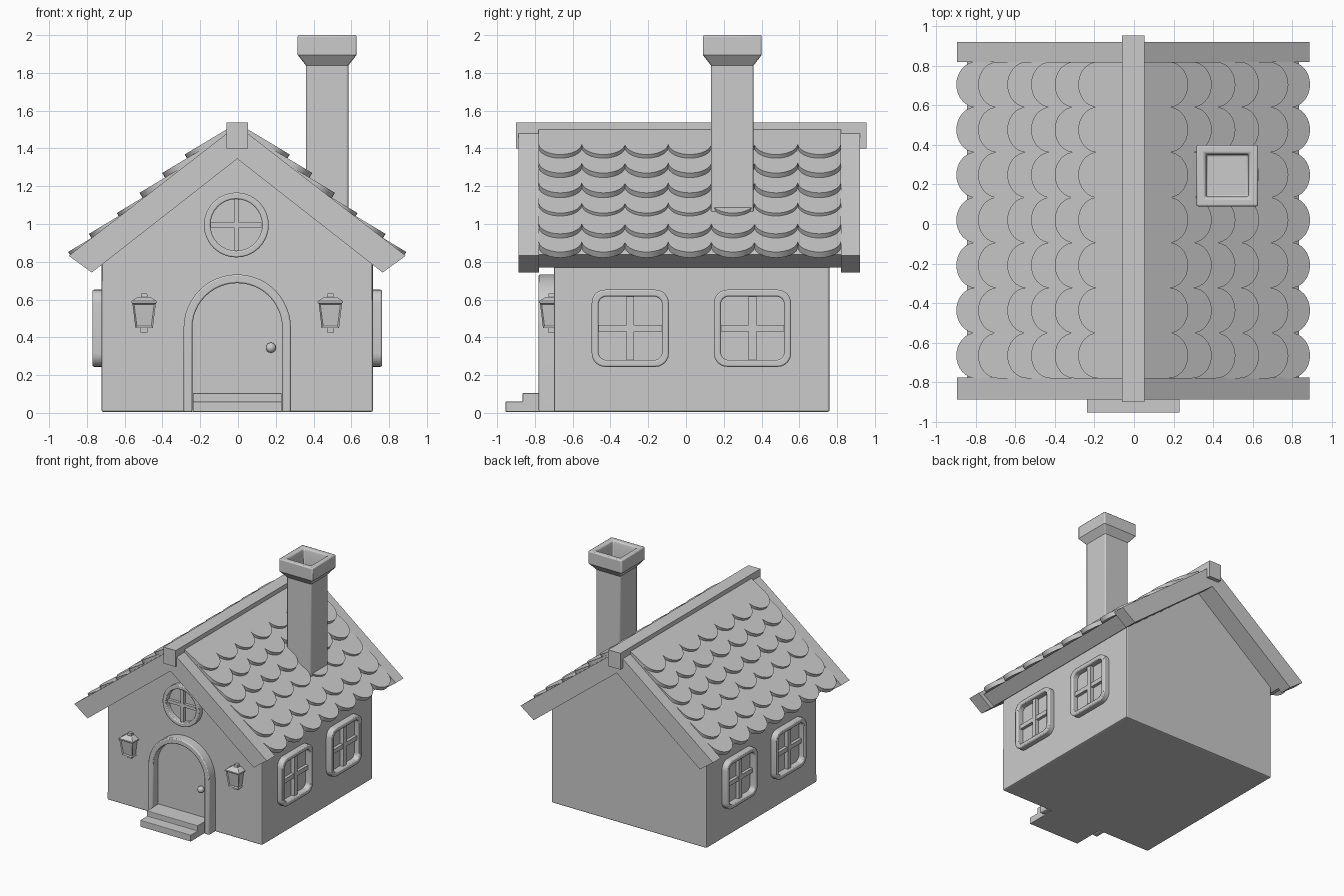
import bpy, bmesh, math
from mathutils import Vector

if "Cube" in bpy.data.objects:
    bpy.data.objects.remove(bpy.data.objects["Cube"])


def finish(name, bm, bevel=0.0, mirror=False, smooth=False, shift=-0.004):
    bmesh.ops.recalc_face_normals(bm, faces=bm.faces)
    me = bpy.data.meshes.new(name)
    bm.to_mesh(me)
    bm.free()
    ob = bpy.data.objects.new(name, me)
    bpy.context.collection.objects.link(ob)
    ob.location.x = shift
    if bevel:
        m = ob.modifiers.new("bevel", 'BEVEL')
        m.width, m.segments, m.limit_method = bevel, 2, 'ANGLE'
        m.angle_limit = math.radians(40)
    if mirror:
        m = ob.modifiers.new("mirror", 'MIRROR')
        m.use_clip = False
        m.merge_threshold = 0.0001
    if smooth:
        bpy.ops.object.select_all(action='DESELECT')
        ob.select_set(True)
        bpy.context.view_layer.objects.active = ob
        bpy.ops.object.shade_smooth_by_angle(angle=math.radians(35))
    return ob


def add_prism(bm, pts, a, b, axis='y', inner=None):
    """Extrude an outline from a to b along x or y; optional matching hole outline."""
    def place(p, d):
        return (d, p[0], p[1]) if axis == 'x' else (p[0], d, p[1])
    n = len(pts)
    lo, hi = [[bm.verts.new(place(p, d)) for p in pts] for d in (a, b)]
    loops = [(lo, hi)]
    if inner:
        li, hi2 = [[bm.verts.new(place(p, d)) for p in inner] for d in (a, b)]
        loops.append((li, hi2))
    for l, h in loops:
        for i in range(n):
            j = (i + 1) % n
            bm.faces.new((l[i], l[j], h[j], h[i]))
    if inner:
        for o, q in ((lo, li), (hi, hi2)):
            for i in range(n):
                j = (i + 1) % n
                bm.faces.new((o[i], o[j], q[j], q[i]))
    else:
        bm.faces.new(lo)
        bm.faces.new(hi)


def prism(name, pts, a, b, axis='y', inner=None, **kw):
    bm = bmesh.new()
    add_prism(bm, pts, a, b, axis, inner)
    return finish(name, bm, **kw)


def rect(x0, x1, z0, z1):
    return [(x0, z0), (x1, z0), (x1, z1), (x0, z1)]


def arc(cx, cz, r, a0, a1, n):
    return [(cx + r * math.cos(math.radians(a0 + (a1 - a0) * i / n)),
             cz + r * math.sin(math.radians(a0 + (a1 - a0) * i / n))) for i in range(n + 1)]


def rounded(cx, cz, h, r):
    pts = []
    for k, (sx, sz) in enumerate(((1, 1), (-1, 1), (-1, -1), (1, -1))):
        pts += arc(cx + sx * (h - r), cz + sz * (h - r), r, 90 * k, 90 * k + 90, 6)
    return pts


def both(half):
    """Complete a symmetric outline from its right half (mirrored to -x)."""
    return half + [(-x, z) for x, z in reversed(half) if x > 0]


def chevron(top, tip, foot, under):
    return [(0, top), tip, foot, (0, under), (-foot[0], foot[1]), (-tip[0], tip[1])]


# Walls with gables
prism("walls", both([(0.718, 0.005), (0.718, 0.80), (0, 1.37)]), -0.70, 0.76, bevel=0.01)

# Roof deck, rake boards and ridge beam
prism("roof_deck", chevron(1.485, (0.84, 0.838), (0.74, 0.77), 1.352), -0.79, 0.83)
for name, a, b in (("front_rake_board", -0.887, -0.777), ("back_rake_board", 0.82, 0.922)):
    prism(name, chevron(1.522, (0.892, 0.832), (0.77, 0.743), 1.345), a, b)
prism("ridge_beam", rect(-0.056, 0.056, 1.40, 1.537), -0.90, 0.955)

# Scalloped tiles: six rows of seven per slope, mirrored
bm = bmesh.new()
W = 1.6 / 7
R = W / 2 + 0.001
down = Vector((1, 0, -0.60)).normalized()
normal = Vector((0.60, 0, 1)).normalized()
tips = [(0.895, 0.852), (0.785, 0.948), (0.637, 1.058), (0.517, 1.165), (0.397, 1.27), (0.278, 1.368)]
for x, z in tips:
    length = min(0.30, (x - 0.03) / down.x)
    outline = [(-R, -length)] + arc(0, -R, R, 180, 0, 16) + [(R, -length)]
    for k in range(7):
        tip = Vector((x, -0.78 + W * (k + 0.5), z))
        top = [bm.verts.new(tip + down * v + Vector((0, u, 0))) for u, v in outline]
        low = [bm.verts.new(p.co - normal * 0.036) for p in top]
        bm.faces.new(top)
        bm.faces.new(low)
        for i in range(len(top)):
            j = (i + 1) % len(top)
            bm.faces.new((top[i], top[j], low[j], low[i]))
finish("roof_tiles", bm, mirror=True, smooth=True)

# Chimney: square rings from base over the flared cap and down into the flue
bm = bmesh.new()
prev = None
for h, z in ((0.113, 1.0), (0.113, 1.84), (0.156, 1.895), (0.156, 2.0),
             (0.114, 2.0), (0.106, 1.975), (0.106, 1.80)):
    ring = [bm.verts.new((0.472 + sx * h, 0.245 + sy * h, z))
            for sx, sy in ((1, 1), (-1, 1), (-1, -1), (1, -1))]
    if prev:
        for i in range(4):
            j = (i + 1) % 4
            bm.faces.new((prev[i], prev[j], ring[j], ring[i]))
    else:
        bm.faces.new(ring)
    prev = ring
bm.faces.new(prev)
finish("chimney", bm, bevel=0.009, smooth=True, shift=0)

# Side windows, mirrored to both walls
for i, y in enumerate((-0.295, 0.352)):
    z = 0.448
    prism(f"side_window_frame_{i}", rounded(y, z, 0.204, 0.07), 0.70, 0.767, 'x',
          inner=rounded(y, z, 0.168, 0.042), bevel=0.008, mirror=True, smooth=True)
    bm = bmesh.new()
    add_prism(bm, rect(y - 0.02, y + 0.02, z - 0.175, z + 0.175), 0.71, 0.747, 'x')
    add_prism(bm, rect(y - 0.175, y + 0.175, z - 0.018, z + 0.018), 0.71, 0.743, 'x')
    finish(f"side_window_bars_{i}", bm, mirror=True)

# Round gable window
gx, gz = -0.005, 0.995
prism("round_window_frame", arc(gx, gz, 0.172, 0, 348.75, 31), -0.745, -0.69,
      inner=arc(gx, gz, 0.137, 0, 348.75, 31), bevel=0.007, smooth=True)
bm = bmesh.new()
add_prism(bm, rect(gx - 0.013, gx + 0.013, gz - 0.142, gz + 0.142), -0.727, -0.69)
add_prism(bm, rect(gx - 0.142, gx + 0.142, gz - 0.013, gz + 0.013), -0.724, -0.69)
finish("round_window_bars", bm)

# Arched door, its surround and knob
def arch(r):
    return [(r, 0.005)] + arc(0, 0.449, r, 0, 180, 24) + [(-r, 0.005)]

prism("door_frame", arch(0.284) + arch(0.238)[::-1], -0.78, -0.69, bevel=0.008, smooth=True)
prism("door", arch(0.24), -0.715, -0.69)
bm = bmesh.new()
bmesh.ops.create_uvsphere(bm, u_segments=20, v_segments=12, radius=0.027)
bmesh.ops.translate(bm, verts=bm.verts, vec=(0.178, -0.74, 0.345))
finish("door_knob", bm, smooth=True)

# Two front steps
prism("front_steps", [(-0.70, 0.005), (-0.955, 0.005), (-0.955, 0.06), (-0.865, 0.06),
                      (-0.865, 0.105), (-0.70, 0.105)], -0.235, 0.235, 'x', bevel=0.004)

# Wall lanterns: square tapered sections, panes sunk into the body
bm = bmesh.new()
sections = ((0.019, 0.425), (0.019, 0.45), (0.046, 0.45), (0.062, 0.58), (0.068, 0.583),
            (0.066, 0.592), (0.034, 0.613), (0.018, 0.613), (0.016, 0.632))
rings = [[bm.verts.new((0.493 + sx * h, -0.711 + sy * h, z))
          for sx, sy in ((1, 1), (-1, 1), (-1, -1), (1, -1))] for h, z in sections]
panes = []
for k in range(len(rings) - 1):
    for i in range(4):
        j = (i + 1) % 4
        f = bm.faces.new((rings[k][i], rings[k][j], rings[k + 1][j], rings[k + 1][i]))
        if k == 2:
            panes.append(f)
bm.faces.new(rings[0])
bm.faces.new(rings[-1])
bmesh.ops.recalc_face_normals(bm, faces=bm.faces)
bmesh.ops.inset_individual(bm, faces=panes, thickness=0.012, depth=-0.008)
finish("lanterns", bm, mirror=True)
